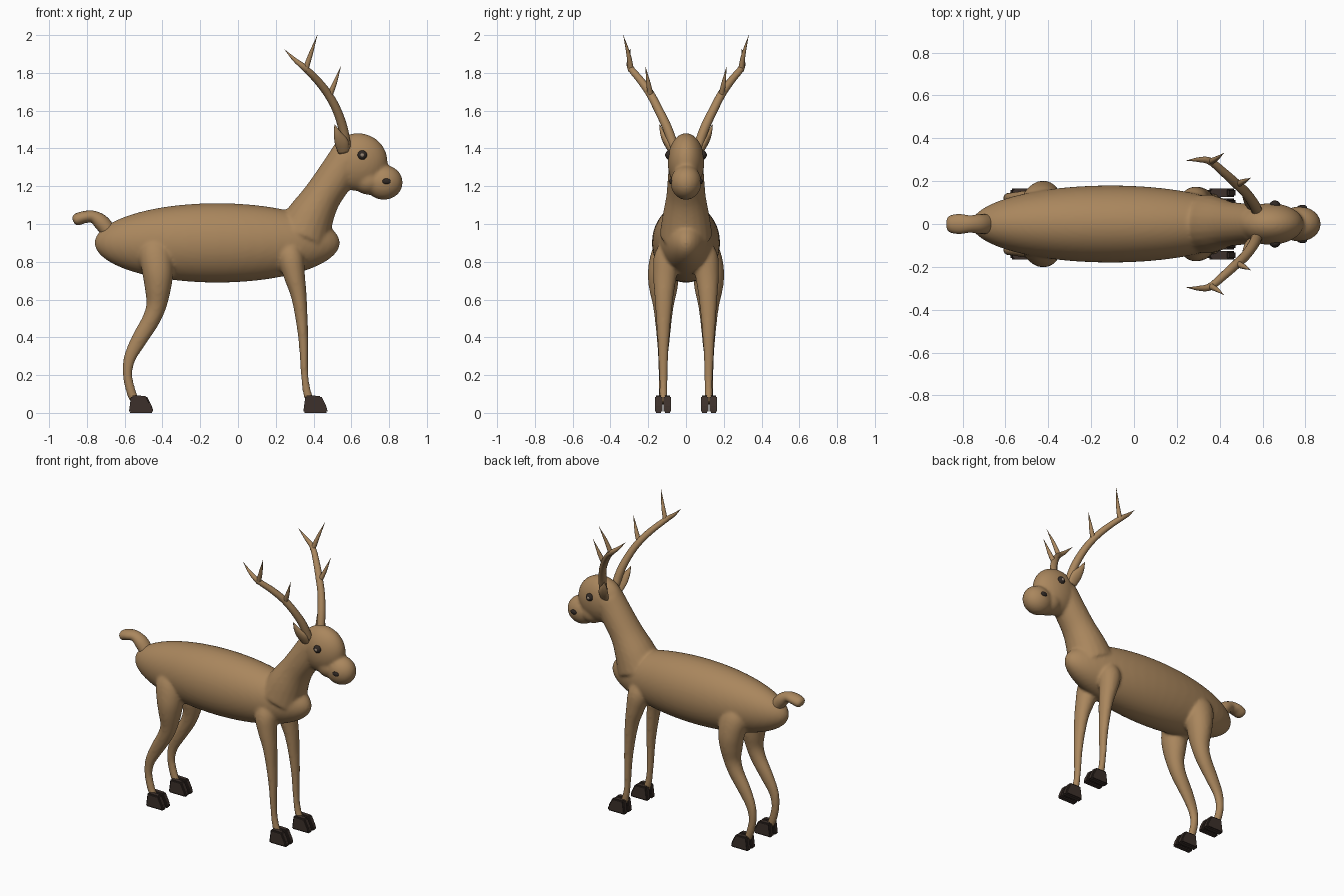
import bpy, bmesh, math
from mathutils import Vector

if "Cube" in bpy.data.objects:
    bpy.data.objects.remove(bpy.data.objects["Cube"])


def material(name, rgb):
    m = bpy.data.materials.new(name)
    m.use_nodes = True
    m.diffuse_color = (*rgb, 1)
    m.node_tree.nodes["Principled BSDF"].inputs["Base Color"].default_value = (*rgb, 1)
    return m


FUR = material("tan fur", (0.40, 0.24, 0.11))
HOOF = material("dark hoof", (0.045, 0.03, 0.024))
EYE = material("dark eye", (0.03, 0.022, 0.018))
GLINT = material("pale eye centre", (0.30, 0.23, 0.17))


def finish(name, bm, mat, smooth=True):
    bmesh.ops.recalc_face_normals(bm, faces=bm.faces)
    mesh = bpy.data.meshes.new(name)
    bm.to_mesh(mesh)
    bm.free()
    mesh.materials.append(mat)
    for p in mesh.polygons:
        p.use_smooth = smooth
    ob = bpy.data.objects.new(name, mesh)
    bpy.context.collection.objects.link(ob)
    return ob


def ball(name, centre, radii, mat):
    bm = bmesh.new()
    bmesh.ops.create_uvsphere(bm, u_segments=48, v_segments=32, radius=1)
    bmesh.ops.scale(bm, vec=radii, verts=bm.verts)
    bmesh.ops.translate(bm, vec=centre, verts=bm.verts)
    return finish(name, bm, mat)


def spline(stations, steps):
    """Catmull-Rom samples through stations of (x, y, z, depth, width)."""
    s = [Vector(p) for p in stations]
    s = [s[0] * 2 - s[1]] + s + [s[-1] * 2 - s[-2]]
    out = []
    for a, b, c, d in zip(s, s[1:], s[2:], s[3:]):
        for i in range(steps):
            t = i / steps
            out.append((b * 2 + (c - a) * t + (a * 2 - b * 5 + c * 4 - d) * t ** 2
                        + (b * 3 - a - c * 3 + d) * t ** 3) / 2)
    return out + [s[-2]]


def limb(name, stations, mat=FUR, side=1, sides=20, steps=5):
    """Loft oval rings along a path."""
    pts = spline(stations, steps)
    pos = [Vector((p[0], p[1] * side, p[2])) for p in pts]
    bm = bmesh.new()
    rings = []
    for i, p in enumerate(pts):
        t = (pos[min(i + 1, len(pos) - 1)] - pos[max(i - 1, 0)]).normalized()
        u = Vector((0, 1, 0)).cross(t).normalized()
        v = t.cross(u)
        ring = []
        for k in range(sides):
            a = math.tau * k / sides
            ring.append(bm.verts.new(pos[i] + u * max(p[3], 0.001) * math.cos(a)
                                     + v * max(p[4], 0.001) * math.sin(a)))
        rings.append(ring)
    for r, q in zip(rings, rings[1:]):
        for k in range(sides):
            n = (k + 1) % sides
            bm.faces.new((r[k], r[n], q[n], q[k]))
    bm.faces.new(rings[0])
    bm.faces.new(rings[-1])
    return finish(name, bm, mat)


def toe(name, x, y):
    """One half of a cloven hoof: a bevelled side profile."""
    bm = bmesh.new()
    profile = [(0, 0), (0.13, 0), (0.125, 0.03), (0.095, 0.09), (0.012, 0.092)]
    face = bm.faces.new([bm.verts.new((x + px, y - 0.02, pz)) for px, pz in profile])
    ext = bmesh.ops.extrude_face_region(bm, geom=[face])
    bmesh.ops.translate(bm, vec=(0, 0.04, 0),
                        verts=[g for g in ext["geom"] if isinstance(g, bmesh.types.BMVert)])
    bmesh.ops.recalc_face_normals(bm, faces=bm.faces)
    bmesh.ops.bevel(bm, geom=bm.edges[:], offset=0.007, segments=2, affect='EDGES')
    return finish(name, bm, HOOF, smooth=False)


# Trunk, neck and head
flesh = [
    ball("body", (-0.11, 0, 0.9), (0.65, 0.18, 0.21), FUR),
    limb("neck", [(0.34, 0, 0.94, 0.15, 0.14), (0.385, 0, 1.04, 0.125, 0.125),
                  (0.445, 0, 1.145, 0.102, 0.105), (0.52, 0, 1.255, 0.1, 0.096),
                  (0.58, 0, 1.345, 0.1, 0.09)]),
    ball("skull", (0.635, 0, 1.328), (0.157, 0.097, 0.153), FUR),
    ball("muzzle", (0.772, 0, 1.22), (0.1, 0.082, 0.092), FUR),
    ball("jaw", (0.69, 0, 1.23), (0.08, 0.08, 0.075), FUR),
]

front_leg = [(0.27, 0.09, 0.9, 0.045, 0.045), (0.28, 0.103, 0.82, 0.068, 0.068),
             (0.3, 0.112, 0.72, 0.056, 0.062), (0.325, 0.117, 0.6, 0.04, 0.049),
             (0.345, 0.12, 0.4, 0.027, 0.033), (0.353, 0.12, 0.2, 0.02, 0.023),
             (0.368, 0.12, 0.1, 0.023, 0.022), (0.39, 0.12, 0.05, 0.022, 0.022)]
hind_leg = [(-0.44, 0.1, 0.92, 0.05, 0.04), (-0.437, 0.112, 0.85, 0.085, 0.07),
            (-0.425, 0.12, 0.75, 0.083, 0.082), (-0.424, 0.12, 0.66, 0.07, 0.076),
            (-0.432, 0.12, 0.57, 0.054, 0.056), (-0.462, 0.12, 0.49, 0.048, 0.045),
            (-0.525, 0.12, 0.385, 0.043, 0.034), (-0.573, 0.122, 0.29, 0.033, 0.026),
            (-0.585, 0.122, 0.2, 0.026, 0.023), (-0.562, 0.122, 0.1, 0.026, 0.023),
            (-0.535, 0.122, 0.05, 0.022, 0.022)]
beam = [(0.575, 0.06, 1.40, 0.026, 0.026), (0.555, 0.1, 1.51, 0.025, 0.025),
        (0.52, 0.148, 1.61, 0.023, 0.023), (0.475, 0.19, 1.69, 0.022, 0.022),
        (0.42, 0.24, 1.76, 0.02, 0.02), (0.355, 0.293, 1.825, 0.017, 0.017),
        (0.3, 0.3, 1.87, 0.011, 0.011), (0.245, 0.296, 1.925, 0, 0)]
lower_tine = [(0.48, 0.185, 1.67, 0.016, 0.016), (0.51, 0.198, 1.74, 0.012, 0.012),
              (0.545, 0.215, 1.835, 0, 0)]
upper_tine = [(0.355, 0.29, 1.81, 0.016, 0.016), (0.385, 0.305, 1.9, 0.011, 0.011),
              (0.42, 0.332, 2.0, 0, 0)]
ear = [(0.56, 0.075, 1.38, 0.03, 0.014), (0.548, 0.1, 1.43, 0.036, 0.018),
       (0.528, 0.122, 1.475, 0.022, 0.014), (0.512, 0.14, 1.525, 0.002, 0.002)]

# Paired parts
for tag, s in (("near", -1), ("far", 1)):
    flesh.append(limb("front_leg_" + tag, front_leg, side=s))
    flesh.append(limb("hind_leg_" + tag, hind_leg, side=s))
    for part, pts in (("antler_beam", beam), ("antler_lower_tine", lower_tine),
                      ("antler_upper_tine", upper_tine), ("ear", ear)):
        limb(part + "_" + tag, pts, side=s, sides=14)
    for leg, x in (("front", 0.345), ("hind", -0.578)):
        for half, y in (("inner", 0.099), ("outer", 0.145)):
            toe(f"{leg}_hoof_{half}_{tag}", x, y * s)
    ball("eye_" + tag, (0.658, 0.09 * s, 1.365), (0.025, 0.019, 0.025), EYE)
    ball("eye_centre_" + tag, (0.658, 0.102 * s, 1.365), (0.012, 0.009, 0.012), GLINT)
    ball("nostril_" + tag, (0.786, 0.079 * s, 1.226), (0.022, 0.01, 0.015), EYE)

# Tail
limb("tail", [(-0.67, 0, 0.94, 0.04, 0.045), (-0.72, 0, 1.005, 0.042, 0.046),
              (-0.765, 0, 1.037, 0.033, 0.04), (-0.81, 0, 1.037, 0.032, 0.046),
              (-0.85, 0, 1.025, 0.032, 0.042), (-0.868, 0, 1.02, 0.022, 0.03),
              (-0.874, 0, 1.018, 0.004, 0.006)])

# Fuse the fleshy parts into one softly blended skin
bpy.ops.object.select_all(action='DESELECT')
for ob in flesh:
    ob.select_set(True)
bpy.context.view_layer.objects.active = flesh[0]
bpy.ops.object.join()
body = flesh[0]
remesh = body.modifiers.new("fuse", 'REMESH')
remesh.mode = 'VOXEL'
remesh.voxel_size = 0.009
remesh.use_smooth_shade = True
blend = body.modifiers.new("blend", 'SMOOTH')
blend.factor = 0.5
blend.iterations = 10
